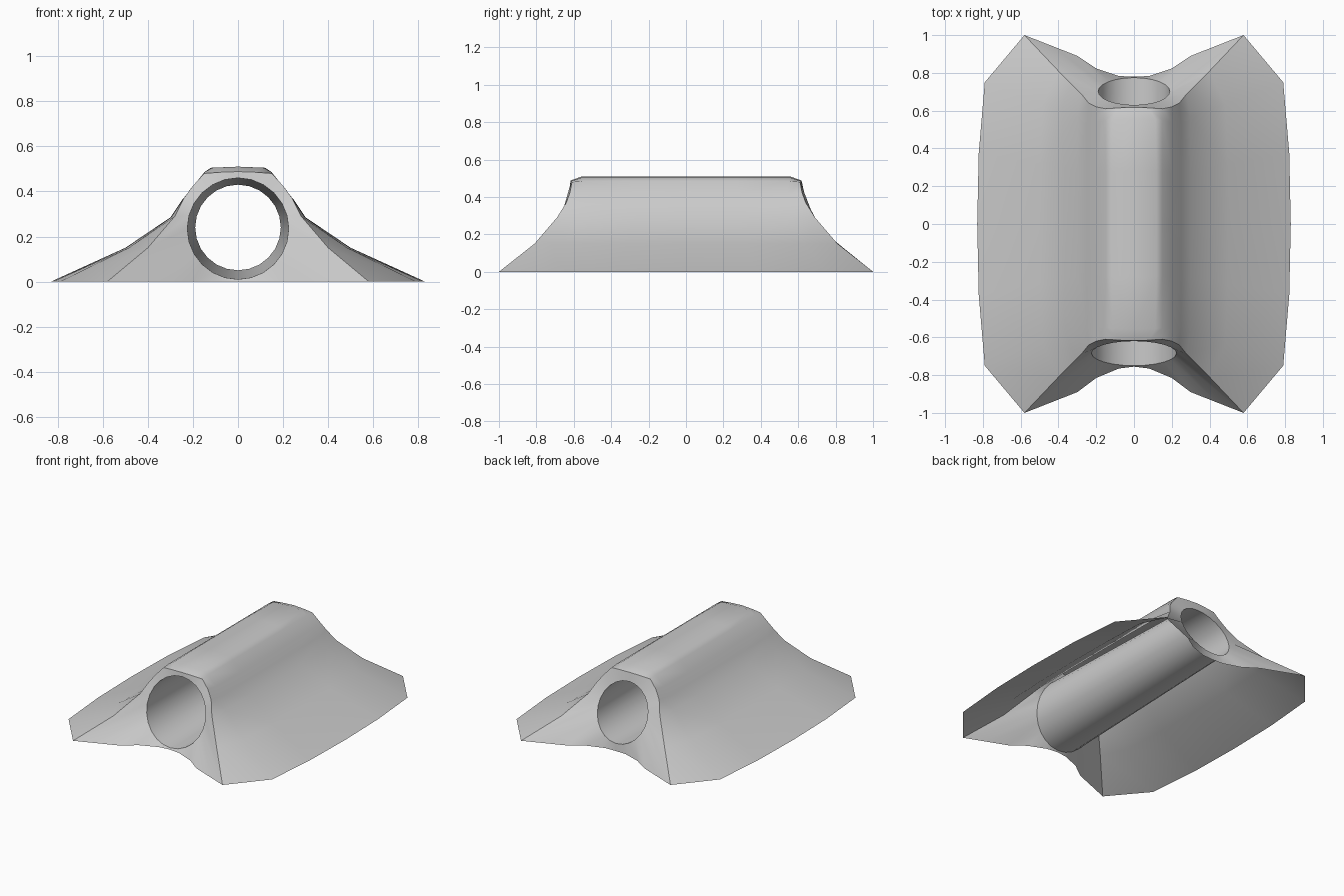
import bpy, bmesh
from math import sin, cos, radians

if "Cube" in bpy.data.objects:
    bpy.data.objects.remove(bpy.data.objects["Cube"])

# Outline of an end face, half: bottom centre -> foot corner -> ridge (x, y, z)
END = [(0, .755, 0), (.08, .765, 0), (.2, .815, 0), (.3, .89, 0), (.44, .945, 0),
       (.58, 1, 0), (.4, .81, .15), (.28, .69, .29), (.24, .64, .37),
       (.2, .62, .425), (.15, .61, .48), (.08, .615, .485), (0, .618, .488)]
# Middle cross-section, half, foot -> ridge (x, z), with end-column y fraction
MID = [(.83, 0, .75), (.5, .15, .78), (.3, .285, .82), (.25, .36, .85),
       (.205, .415, .87), (.15, .485, .9), (.12, .505, .9), (0, .51, .9)]
# Hole at each end: radius, centre height, y at bottom, y at top
HOLE = {-1: (.225, .235, .75, .62), 1: (.19, .24, .775, .63)}


def rim(end, deg):
    r, cz, yb, yt = HOLE[end]
    s = sin(radians(deg))
    return (r * cos(radians(deg)), end * (yb + (yt - yb) * (s + 1) / 2), cz + r * s)


def skin(bm, rows):
    grid = [[bm.verts.new(p) for p in row] for row in rows]
    for a, b in zip(grid, grid[1:]):
        for i in range(len(a) - 1):
            bm.faces.new((a[i], a[i + 1], b[i + 1], b[i]))


def finish(bm, name, angle):
    bmesh.ops.remove_doubles(bm, verts=bm.verts, dist=.0005)
    bmesh.ops.recalc_face_normals(bm, faces=bm.faces)
    me = bpy.data.meshes.new(name)
    bm.to_mesh(me)
    bm.free()
    ob = bpy.data.objects.new(name, me)
    bpy.context.collection.objects.link(ob)
    bpy.ops.object.select_all(action='DESELECT')
    ob.select_set(True)
    bpy.context.view_layer.objects.active = ob
    bpy.ops.object.shade_smooth_by_angle(angle=radians(angle))
    return ob


# Open-bottomed shell: flared sides plus the two pierced end faces
bm = bmesh.new()
for sx in (-1, 1):
    for sy in (-1, 1):
        edge = [(sx * x, sy * (y + (.025 * max(0, 1 - x / .3) if sy > 0 and z == 0 else 0)), z)
                for x, y, z in END]
        hole = [(sx * p[0], p[1], p[2]) for p in (rim(sy, -90 + 15 * i) for i in range(13))]
        skin(bm, [edge, hole])
        rows = []
        for (x, z, f), (ex, ey, ez) in zip(MID, END[5:]):
            mx = x - .16 * (x - ex)
            rows.append([(sx * x, 0, z), (sx * (x * .8 + mx * .2), sy * ey * f * .5, z),
                         (sx * mx, sy * ey * f, z), (sx * ex, sy * ey, ez)])
        skin(bm, rows)
finish(bm, "flared_shell", 40)

# Tapered tube running from end to end
bm = bmesh.new()
skin(bm, [[rim(e, a) for a in range(-90, 271, 15)] for e in (-1, 1)])
finish(bm, "tapered_tube", 40)
